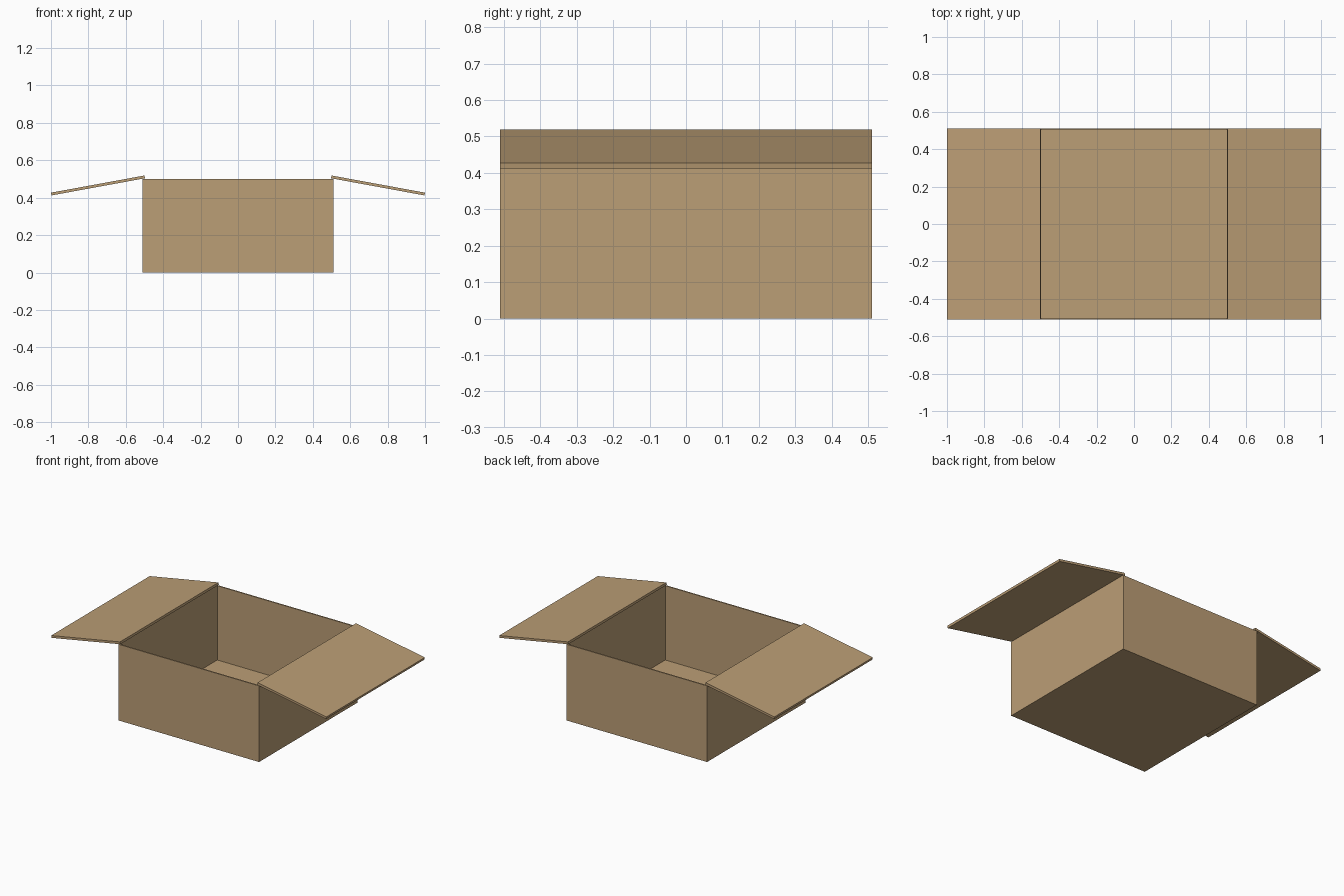
import bpy, bmesh, math
from mathutils import Matrix, Vector

if "Cube" in bpy.data.objects:
    bpy.data.objects.remove(bpy.data.objects["Cube"])

card = bpy.data.materials.new("cardboard")
card.diffuse_color = (0.50, 0.342, 0.18, 1)
card.use_nodes = True
card.node_tree.nodes["Principled BSDF"].inputs["Base Color"].default_value = card.diffuse_color

HALF, HEIGHT, WALL = 0.511, 0.5, 0.012


def add_object(name, bm):
    bmesh.ops.recalc_face_normals(bm, faces=bm.faces)
    mesh = bpy.data.meshes.new(name)
    bm.to_mesh(mesh)
    bm.free()
    mesh.materials.append(card)
    obj = bpy.data.objects.new(name, mesh)
    bpy.context.collection.objects.link(obj)


# Open tray: a block whose top is inset and pushed down to the floor
bm = bmesh.new()
bmesh.ops.create_cube(bm, size=1, matrix=Matrix.Translation((0, 0, HEIGHT / 2))
                      @ Matrix.Diagonal((2 * HALF, 2 * HALF, HEIGHT, 1)))
bm.normal_update()
top = max(bm.faces, key=lambda f: f.calc_center_median().z)
bmesh.ops.inset_region(bm, faces=[top], thickness=WALL)
floor = bmesh.ops.extrude_discrete_faces(bm, faces=[top])["faces"][0]
bmesh.ops.translate(bm, verts=floor.verts, vec=(0, 0, WALL - HEIGHT))
add_object("box_body", bm)

# Two open flaps, hinged on the side walls and drooping outward
tilt = math.radians(10.4)
length, thick = 0.508, 0.015
for side, name in ((1, "right_flap"), (-1, "left_flap")):
    bm = bmesh.new()
    hinge = Vector((side * 0.4975, 0, 0.504))
    bmesh.ops.create_cube(bm, size=1, matrix=Matrix.Translation(hinge)
                          @ Matrix.Rotation(side * tilt, 4, 'Y')
                          @ Matrix.Translation((side * length / 2, 0, thick / 2))
                          @ Matrix.Diagonal((length, 2 * HALF, thick, 1)))
    add_object(name, bm)
